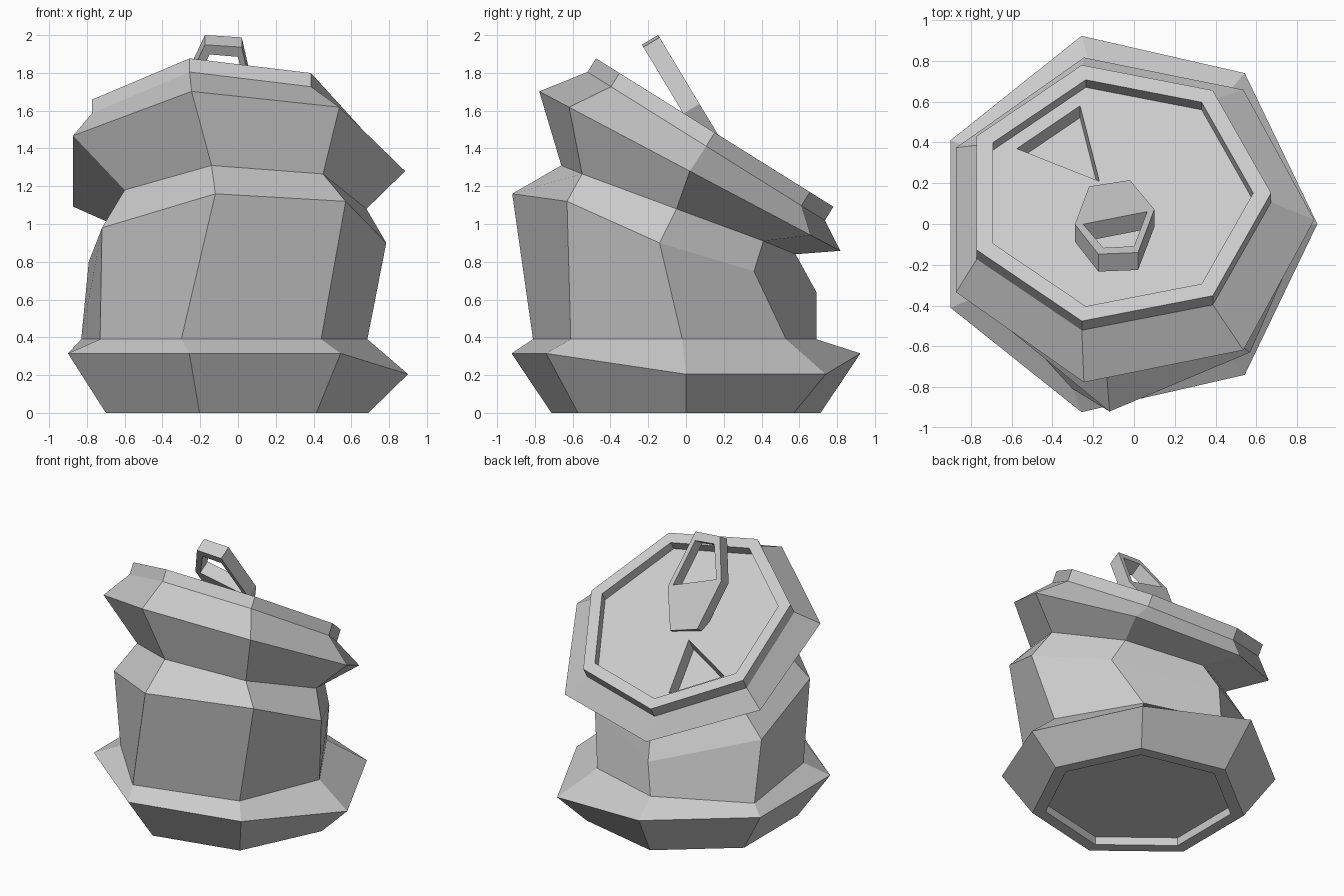
import bpy, bmesh
from math import sin, cos, pi, radians
from mathutils import Vector

if "Cube" in bpy.data.objects:
    bpy.data.objects.remove(bpy.data.objects["Cube"])

N = 7


def ring(c, r, tilt=0.0):
    """Seven-sided ring around c, tipped down towards the back by tilt degrees."""
    t = radians(tilt)
    pts = []
    for i in range(N):
        a = 2 * pi * i / N
        pts.append(Vector((c[0] + r * cos(a),
                           c[1] + r * sin(a) * cos(t),
                           c[2] - r * sin(a) * sin(t))))
    return pts


def loft(name, rings, cap_start=True, cap_end=True):
    """Skin a stack of equal-count rings."""
    bm = bmesh.new()
    loops = [[bm.verts.new(p) for p in rg] for rg in rings]
    for a, b in zip(loops, loops[1:]):
        n = len(a)
        for i in range(n):
            j = (i + 1) % n
            bm.faces.new((a[i], a[j], b[j], b[i]))
    if cap_start:
        bm.faces.new(loops[0][::-1])
    if cap_end:
        bm.faces.new(loops[-1])
    bmesh.ops.recalc_face_normals(bm, faces=bm.faces)
    me = bpy.data.meshes.new(name)
    bm.to_mesh(me)
    bm.free()
    ob = bpy.data.objects.new(name, me)
    bpy.context.collection.objects.link(ob)
    return ob


def cut(ob, cutter):
    """Subtract cutter from ob, then remove it."""
    mod = ob.modifiers.new("cut", 'BOOLEAN')
    mod.operation = 'DIFFERENCE'
    mod.solver = 'EXACT'
    mod.object = cutter
    cutter.hide_render = True
    bpy.context.view_layer.objects.active = ob
    bpy.ops.object.modifier_apply(modifier=mod.name)
    bpy.data.objects.remove(cutter)


# Hand-bent rings of the crooked body, counter-clockwise from the right side
foot = [Vector(p + (0.39,)) for p in (
    (0.685, -0.02), (0.36, 0.53), (-0.19, 0.69), (-0.83, 0.38),
    (-0.73, -0.34), (-0.30, -0.81), (0.44, -0.61))]
shoulder = [Vector(p) for p in (
    (0.785, -0.14, 0.90), (0.50, 0.36, 0.75), (-0.17, 0.69, 0.64), (-0.79, 0.24, 0.80),
    (-0.72, -0.43, 0.98), (-0.12, -0.92, 1.16), (0.57, -0.63, 1.12))]
neck = [Vector(p) for p in (
    (0.68, -0.05, 1.08), (0.42, 0.41, 0.91), (-0.12, 0.58, 0.84), (-0.62, 0.22, 0.98),
    (-0.60, -0.33, 1.18), (-0.14, -0.66, 1.31), (0.45, -0.55, 1.265))]

# Base: hollowed underside, flared lip that sags at the back right
lip = ring((-0.047, 0, 0.315), 0.947)
for i in (0, 1):
    lip[i].z = 0.205
loft("base", [ring((-0.041, 0, 0.06), 0.64), ring((-0.041, 0, 0), 0.64),
              ring((-0.041, 0, 0), 0.731), lip, foot], cap_end=False)

# Body
loft("body", [foot, shoulder, neck], False, False)

# Lid: wide brim, raised rim and sunken top, all tipped backwards
TILT = 32
normal = Vector((0, sin(radians(TILT)), cos(radians(TILT))))
rim = Vector((-0.087, 0.107, 1.412))
rim_top = rim + normal * 0.085
floor = rim_top - normal * 0.07
lid = loft("lid", [neck, ring((-0.04, 0.02, 1.28), 0.925, 27.9),
                   ring(rim, 0.76, TILT), ring(rim_top, 0.76, TILT),
                   ring(rim_top, 0.672, TILT), ring(floor, 0.672, TILT)])

# Triangular notch in the sunken top
slope = normal.y / normal.z
notch = [Vector((x, y, floor.z - (y - floor.y) * slope))
         for x, y in ((-0.265, 0.58), (-0.575, 0.37), (-0.17, 0.21))]
cut(lid, loft("notch_cutter", [[p - normal * 0.11 for p in notch],
                               [p + normal * 0.03 for p in notch]]))

# Handle: leaning six-sided plate with a finger hole
up = Vector((0, -0.515, 0.857))
front = Vector((0, -0.857, -0.515))


def on_plate(pts, depth):
    return [Vector((x, 0.03, 1.705)) + up * w + front * depth for x, w in pts]


plate = [(-0.22, -0.30), (-0.02, -0.36), (0.10, -0.08),
         (0.02, 0.33), (-0.175, 0.345), (-0.29, 0.06)]
hole = [(-0.25, 0.06), (0.065, -0.06), (0.0, 0.27), (-0.15, 0.285)]
handle = loft("handle", [on_plate(plate, 0), on_plate(plate, 0.1)])
cut(handle, loft("hole_cutter", [on_plate(hole, -0.05), on_plate(hole, 0.15)]))
